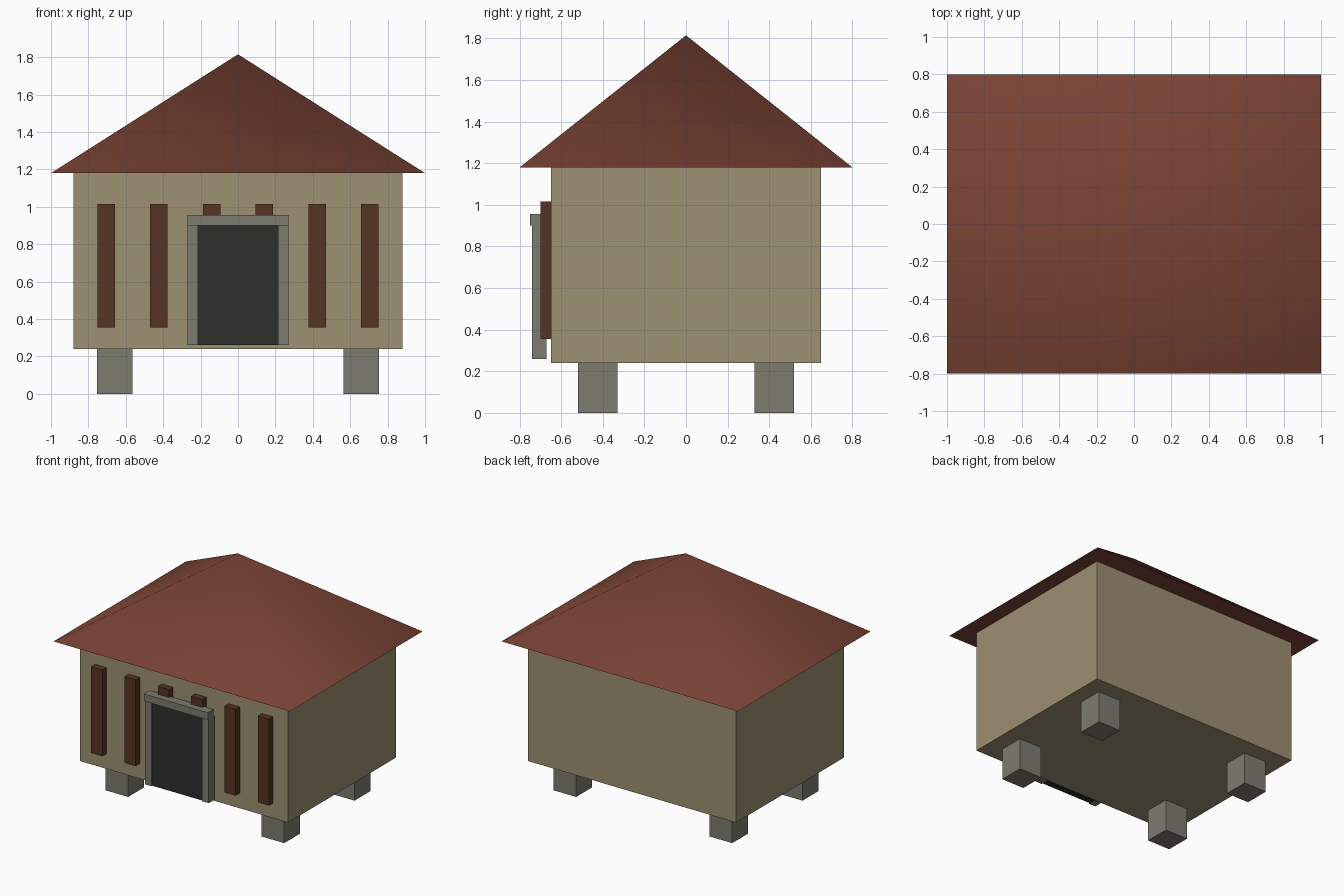
import bpy, math

if "Cube" in bpy.data.objects:
    bpy.data.objects.remove(bpy.data.objects["Cube"])


def material(name, hex_rgb):
    lin = [(int(hex_rgb[i:i + 2], 16) / 255) ** 2.2 for i in (0, 2, 4)]
    m = bpy.data.materials.new(name)
    m.diffuse_color = (*lin, 1)
    m.use_nodes = True
    m.node_tree.nodes["Principled BSDF"].inputs["Base Color"].default_value = m.diffuse_color
    return m


PLASTER = material("plaster", "9C8E72")
STONE = material("stone", "7C7B70")
TIMBER = material("timber", "573728")
DARK = material("dark_door", "30332E")
TILE = material("roof_tile", "7A4538")


def box(name, x, y, z, mat):
    """Box from (min, max) ranges along each axis."""
    verts = [(a, b, c) for a in x for b in y for c in z]
    faces = [(0, 1, 3, 2), (4, 6, 7, 5), (0, 4, 5, 1),
             (2, 3, 7, 6), (0, 2, 6, 4), (1, 5, 7, 3)]
    return mesh_object(name, verts, faces, mat)


def mesh_object(name, verts, faces, mat):
    me = bpy.data.meshes.new(name)
    me.from_pydata(verts, [], faces)
    me.materials.append(mat)
    ob = bpy.data.objects.new(name, me)
    bpy.context.collection.objects.link(ob)
    return ob


# Walls
box("walls", (-0.88, 0.88), (-0.65, 0.65), (0.24, 1.18), PLASTER)

# Four stone footings
for sx in (-1, 1):
    for sy in (-1, 1):
        cx, cy, h = sx * 0.66, sy * 0.425, 0.095
        box("footing", (cx - h, cx + h), (cy - h, cy + h), (0, 0.24), STONE)

# Timber slats across the front
for i in range(6):
    cx = -0.705 + i * 0.282
    box("front_slat", (cx - 0.047, cx + 0.047), (-0.70, -0.65), (0.355, 1.015), TIMBER)

# Doorway: panel, two posts and a lintel
box("door_panel", (-0.215, 0.215), (-0.73, -0.68), (0.26, 0.90), DARK)
box("door_post_left", (-0.27, -0.215), (-0.74, -0.67), (0.26, 0.90), STONE)
box("door_post_right", (0.215, 0.27), (-0.74, -0.67), (0.26, 0.90), STONE)
box("door_lintel", (-0.27, 0.27), (-0.75, -0.68), (0.90, 0.955), STONE)

# Pyramid roof, softly shaded across the hips
roof = mesh_object(
    "roof",
    [(-1, -0.8, 1.18), (1, -0.8, 1.18), (1, 0.8, 1.18), (-1, 0.8, 1.18), (0, 0, 1.815)],
    [(0, 1, 4), (1, 2, 4), (2, 3, 4), (3, 0, 4), (3, 2, 1, 0)], TILE)
bpy.context.view_layer.objects.active = roof
roof.select_set(True)
bpy.ops.object.shade_smooth_by_angle(angle=math.radians(60))
